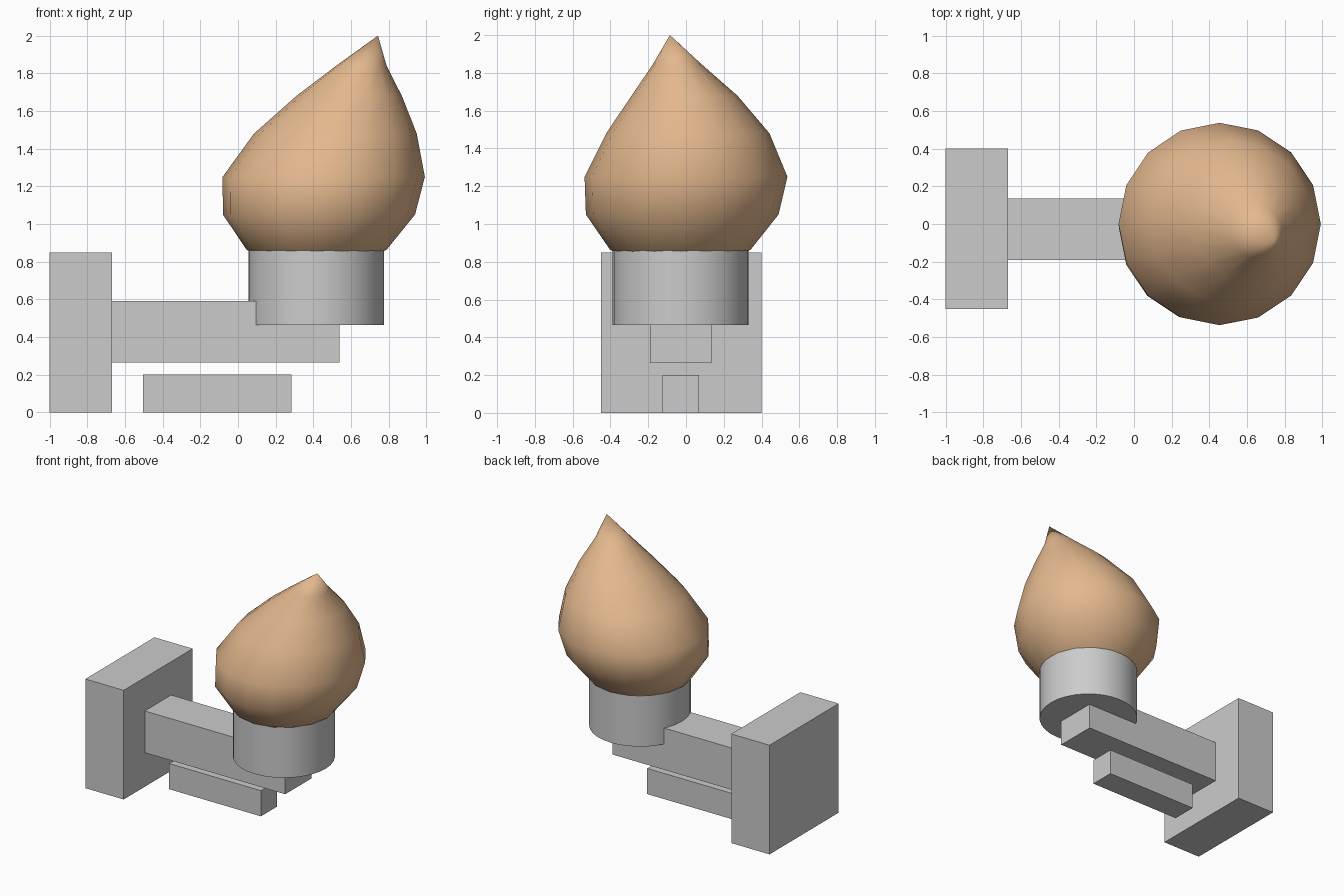
import bpy, bmesh, math

if "Cube" in bpy.data.objects:
    bpy.data.objects.remove(bpy.data.objects["Cube"])


def finish(name, bm, colour=None, angle=None):
    mesh = bpy.data.meshes.new(name)
    bmesh.ops.recalc_face_normals(bm, faces=bm.faces)
    bm.to_mesh(mesh)
    bm.free()
    obj = bpy.data.objects.new(name, mesh)
    bpy.context.collection.objects.link(obj)
    if colour:
        mat = bpy.data.materials.new(name + "_colour")
        mat.diffuse_color = (*colour, 1)
        mat.use_nodes = True
        mat.node_tree.nodes["Principled BSDF"].inputs["Base Color"].default_value = mat.diffuse_color
        mesh.materials.append(mat)
    if angle:
        bpy.ops.object.select_all(action='DESELECT')
        obj.select_set(True)
        bpy.context.view_layer.objects.active = obj
        bpy.ops.object.shade_smooth_by_angle(angle=math.radians(angle))
    return obj


def box(name, lo, hi, colour=None):
    bm = bmesh.new()
    bmesh.ops.create_cube(bm, size=1)
    for v in bm.verts:
        v.co = [(a + b) / 2 + c * (b - a) for a, b, c in zip(lo, hi, v.co)]
    return finish(name, bm, colour)


def ring_stack(name, rings, sides, colour=None, angle=40):
    """Skin circles given as (x, y, z, radius); a zero radius is a tip."""
    bm = bmesh.new()
    loops = []
    for x, y, z, r in rings:
        loops.append([bm.verts.new((x + r * math.cos(math.tau * i / sides),
                                    y + r * math.sin(math.tau * i / sides), z))
                      for i in range(sides)])
    for a, b in zip(loops, loops[1:]):
        for i in range(sides):
            j = (i + 1) % sides
            bm.faces.new((a[i], a[j], b[j], b[i]))
    if rings[0][3] > 0:
        bm.faces.new(loops[0][::-1])
    if rings[-1][3] > 0:
        bm.faces.new(loops[-1])
    bmesh.ops.remove_doubles(bm, verts=bm.verts, dist=1e-5)
    return finish(name, bm, colour, angle)


# Wall mount and arm
box("wall_plate", (-1.0, -0.45, 0), (-0.67, 0.40, 0.85))
box("arm", (-0.67, -0.19, 0.265), (0.54, 0.135, 0.59))

# Darker bar under the arm
box("lower_bar", (-0.505, -0.125, 0), (0.285, 0.07, 0.2), (0.62, 0.62, 0.63))

# Round cup holding the flame
ring_stack("cup", [(0.415, -0.028, 0.465, 0.36), (0.415, -0.028, 0.86, 0.36)], 32)

# Flame: low-poly sphere drawn out to a leaning tip
ring_stack("flame", [
    (0.415, -0.03, 0.72, 0),
    (0.415, -0.03, 0.76, 0.205),
    (0.417, -0.03, 0.865, 0.373),
    (0.43, -0.02, 1.05, 0.51),
    (0.455, 0.0, 1.25, 0.537),
    (0.517, 0.01, 1.48, 0.432),
    (0.59, -0.008, 1.68, 0.28),
    (0.655, -0.045, 1.84, 0.134),
    (0.743, -0.085, 2.0, 0),
], 16, (0.77, 0.48, 0.27), 80)
